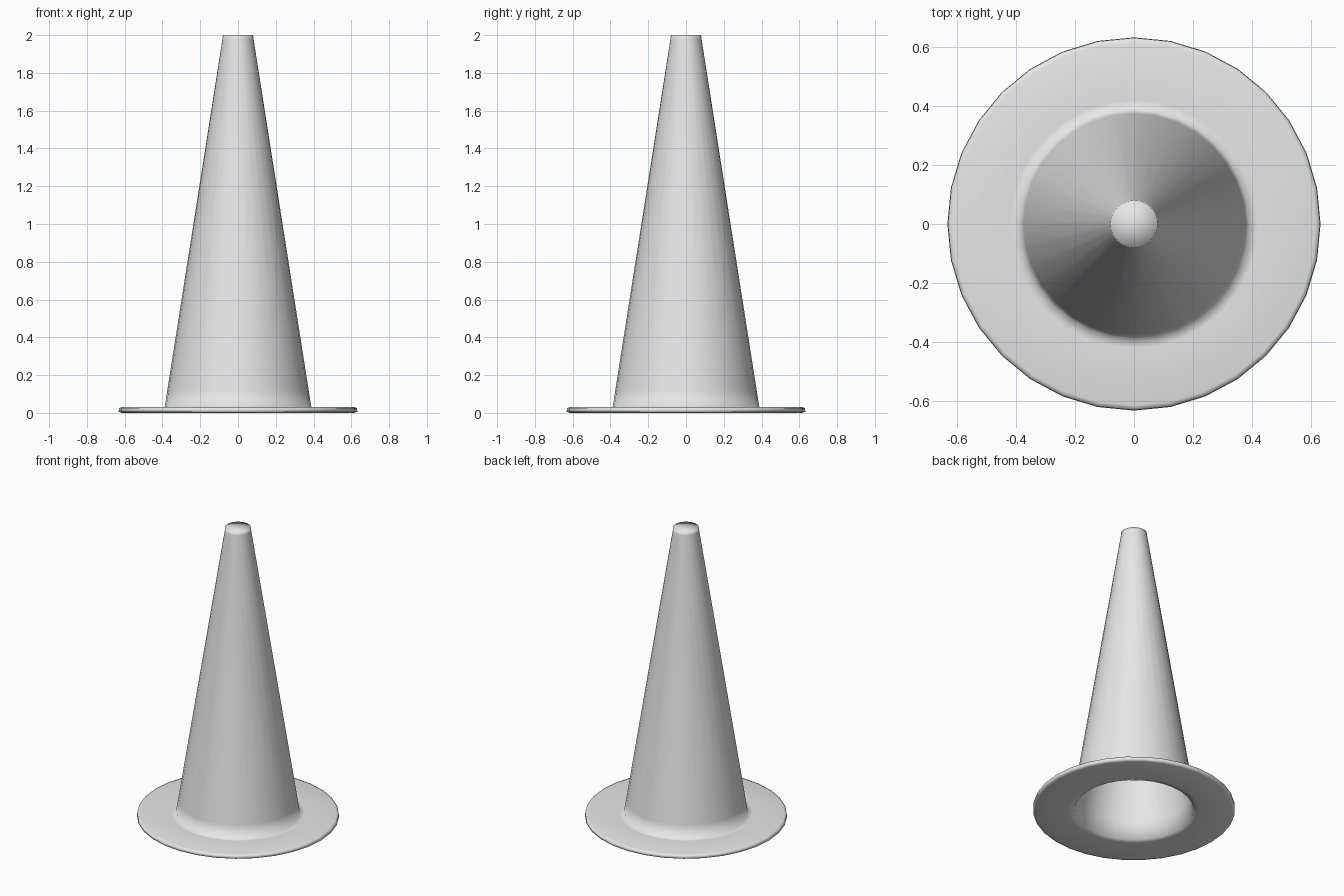
import bpy, bmesh
from math import tau

SEGMENTS = 32

cube = bpy.data.objects.get("Cube")
if cube:
    bpy.data.objects.remove(cube, do_unlink=True)

# Plain grey for the whole cone
grey = bpy.data.materials.new("light_grey")
grey.use_nodes = True
colour = (0.8, 0.8, 0.8, 1.0)
grey.diffuse_color = colour
grey.node_tree.nodes["Principled BSDF"].inputs["Base Color"].default_value = colour


def wall(z, inset=0.0):
    """Radius of the tapering wall at height z."""
    return 0.393 - 0.157 * z - inset


# Closed half section (radius, height): cap, outer wall, brim, hollow inside
outer = [(0, 2), (0.08, 2), (wall(1.98), 1.98), (wall(0.12), 0.12),
         (wall(0.03), 0.03), (0.42, 0.03)]
brim = [(0.615, 0.03), (0.63, 0.026), (0.632, 0.006), (0.615, 0)]
inner = [(0.41, 0), (wall(0, 0.02), 0.004), (wall(0.12, 0.025), 0.12),
         (wall(1.95, 0.025), 1.95), (wall(1.97, 0.025), 1.97), (0, 1.97)]
section = outer + brim + inner

# Turn the section around the upright axis
bm = bmesh.new()
verts = [bm.verts.new((r, 0, z)) for r, z in section]
edges = [bm.edges.new(pair) for pair in zip(verts, verts[1:])]
bmesh.ops.spin(bm, geom=verts + edges, cent=(0, 0, 0), axis=(0, 0, 1),
               angle=tau, steps=SEGMENTS, use_duplicate=False)
bmesh.ops.remove_doubles(bm, verts=bm.verts[:], dist=0.0005)
bmesh.ops.recalc_face_normals(bm, faces=bm.faces[:])
for face in bm.faces:
    face.smooth = True

mesh = bpy.data.meshes.new("hollow_cone_with_brim")
bm.to_mesh(mesh)
bm.free()
mesh.materials.append(grey)
cone = bpy.data.objects.new("hollow_cone_with_brim", mesh)
bpy.context.collection.objects.link(cone)
